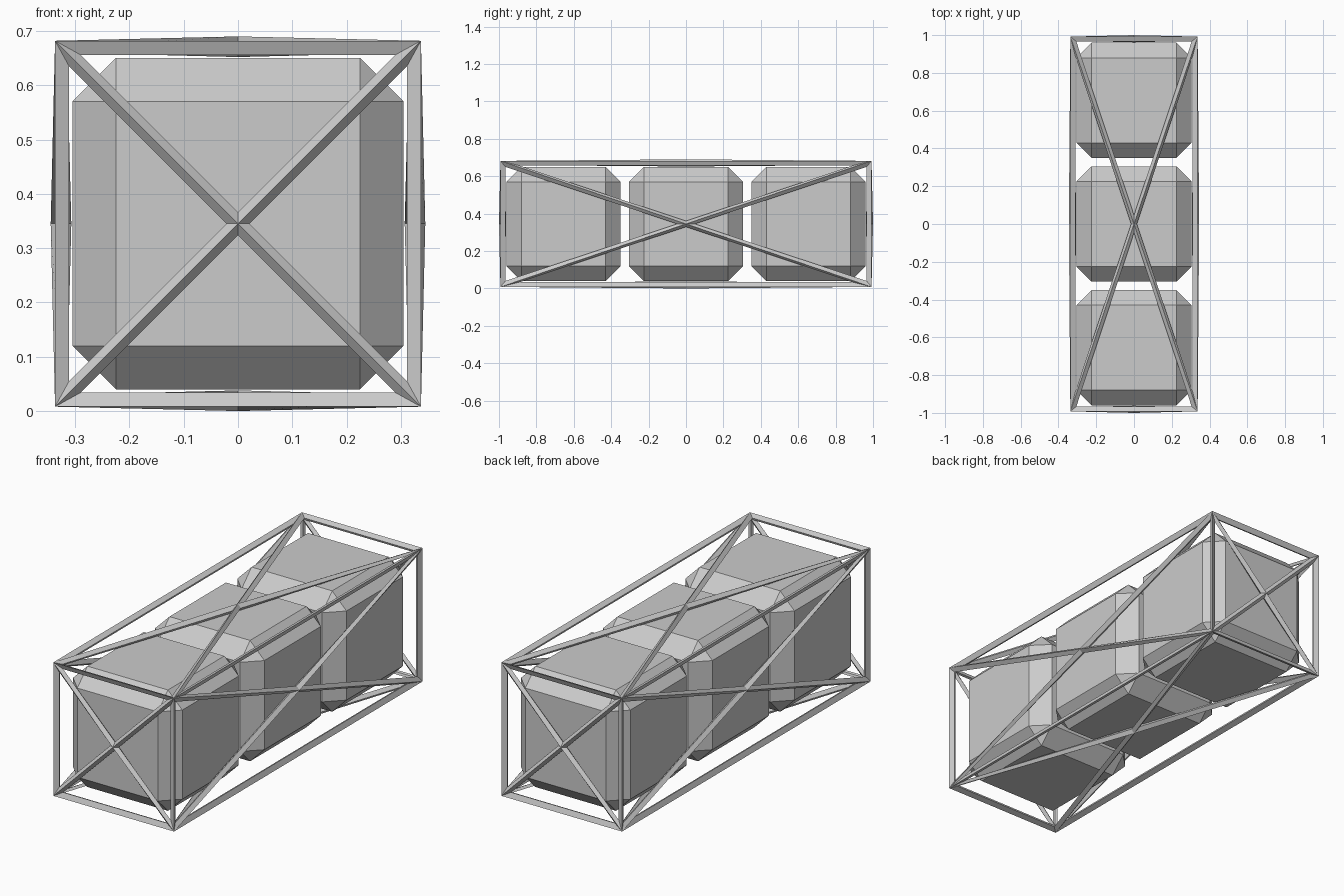
import bpy, bmesh
from mathutils import Vector, Matrix

if "Cube" in bpy.data.objects:
    bpy.data.objects.remove(bpy.data.objects["Cube"])

CZ = 0.345          # height of the centre line
HALF = Vector((0.326, 0.981, 0.326))
OFFSET = 0.019      # ridge height of the struts
INSET = 0.015       # half width of the struts


def finish(bm, name):
    bmesh.ops.recalc_face_normals(bm, faces=bm.faces)
    mesh = bpy.data.meshes.new(name)
    bm.to_mesh(mesh)
    bm.free()
    ob = bpy.data.objects.new(name, mesh)
    bpy.context.collection.objects.link(ob)
    return ob


# Three chamfered blocks in a row
for name, y in (("front_block", -0.655), ("middle_block", 0), ("back_block", 0.655)):
    bm = bmesh.new()
    bmesh.ops.create_cube(bm, size=0.61, matrix=Matrix.Translation((0, y, CZ)))
    bmesh.ops.bevel(bm, geom=bm.edges[:], offset=0.08, segments=1,
                    profile=0.5, affect='EDGES')
    finish(bm, name)

# Cage layout: box with every side divided by crossing diagonals
cage = bmesh.new()
bmesh.ops.create_cube(cage, size=2)
bmesh.ops.scale(cage, vec=HALF, verts=cage.verts)
bmesh.ops.poke(cage, faces=cage.faces[:])
cage.verts.index_update()

# Diamond-section struts along every edge of the layout
bm = bmesh.new()
centre = Vector((0, 0, CZ))
outer, inner = [], []
for v in cage.verts:
    n = Vector([0 if abs(c) < 1e-5 else (1 if c > 0 else -1) for c in v.co]).normalized()
    outer.append(bm.verts.new(centre + v.co + n * OFFSET))
    inner.append(bm.verts.new(centre + v.co - n * OFFSET))
for f in cage.faces:
    vs = list(f.verts)
    rim = []
    for i, v in enumerate(vs):
        a = (vs[i - 1].co - v.co).normalized()
        b = (vs[(i + 1) % 3].co - v.co).normalized()
        rim.append(bm.verts.new(centre + v.co + (a + b) * INSET / a.cross(b).length))
    for i in range(3):
        j = (i + 1) % 3
        p, q = vs[i].index, vs[j].index
        bm.faces.new((outer[p], outer[q], rim[j], rim[i]))
        bm.faces.new((inner[q], inner[p], rim[i], rim[j]))
cage.free()
finish(bm, "cage_frame")
